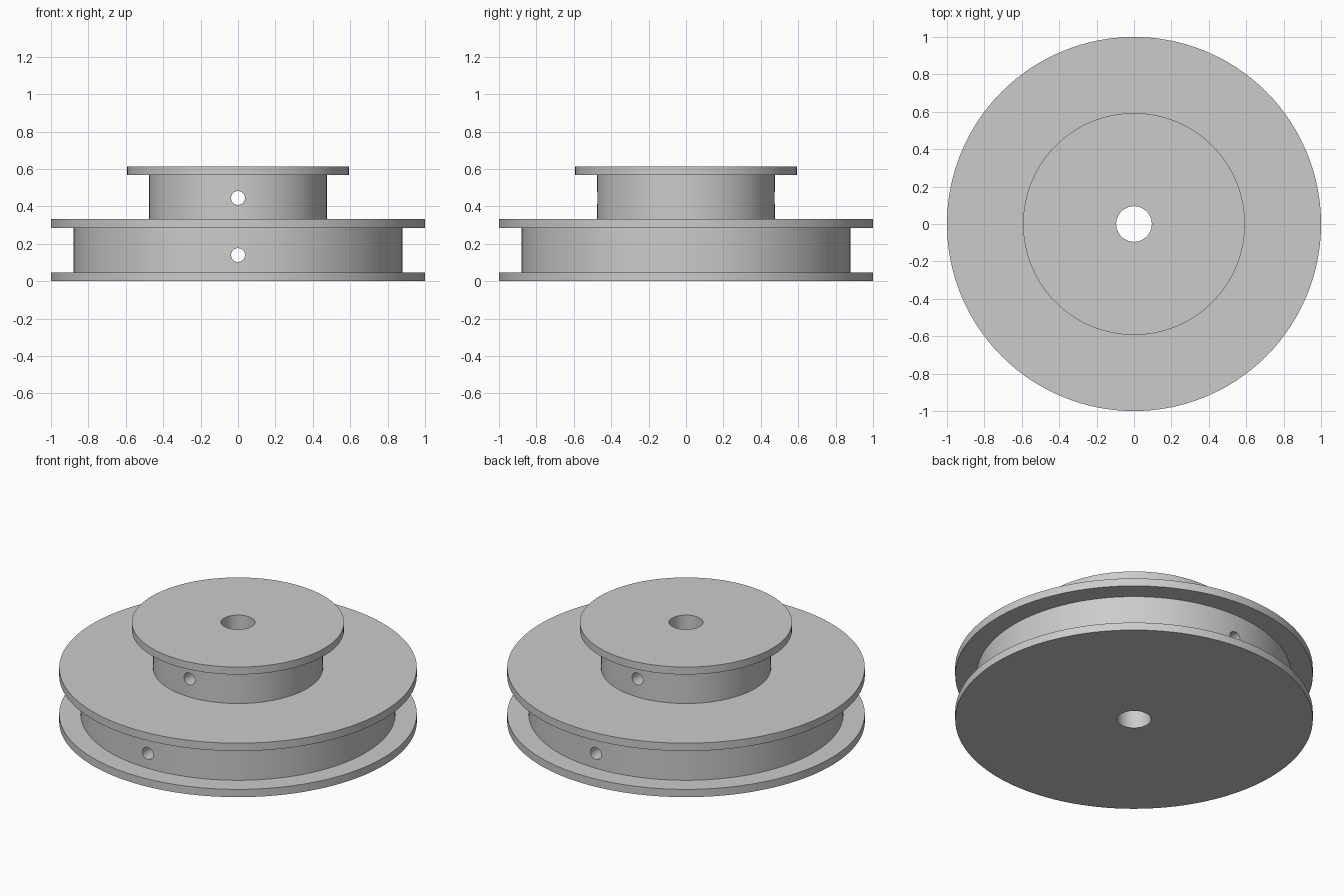
import bpy, bmesh, math

cube = bpy.data.objects.get("Cube")
if cube:
    bpy.data.objects.remove(cube, do_unlink=True)

SEGMENTS = 128
BORE = 0.095

grey = bpy.data.materials.new("plain grey")
grey.use_nodes = True
colour = (0.6, 0.6, 0.6, 1)
grey.diffuse_color = colour
grey.node_tree.nodes["Principled BSDF"].inputs["Base Color"].default_value = colour


def lathe(name, profile):
    """Spin a closed (radius, height) profile around the z axis."""
    bm = bmesh.new()
    rings = []
    for i in range(SEGMENTS):
        a = 2 * math.pi * i / SEGMENTS
        rings.append([bm.verts.new((r * math.cos(a), r * math.sin(a), z))
                      for r, z in profile])
    n = len(profile)
    for i in range(SEGMENTS):
        here, there = rings[i], rings[(i + 1) % SEGMENTS]
        for j in range(n):
            k = (j + 1) % n
            bm.faces.new((here[j], there[j], there[k], here[k]))
    bmesh.ops.recalc_face_normals(bm, faces=bm.faces)
    mesh = bpy.data.meshes.new(name)
    bm.to_mesh(mesh)
    bm.free()
    mesh.materials.append(grey)
    obj = bpy.data.objects.new(name, mesh)
    bpy.context.collection.objects.link(obj)
    return obj


# Stepped body: (radius, bottom, top) of each flange and drum, from the floor up
steps = [
    (1.0, 0.0, 0.048),      # bottom flange
    (0.88, 0.048, 0.285),   # large drum
    (1.0, 0.285, 0.333),    # middle flange
    (0.475, 0.333, 0.567),  # small drum
    (0.593, 0.567, 0.613),  # top flange
]
profile = [(BORE, 0.0)]
for radius, bottom, top in steps:
    profile += [(radius, bottom), (radius, top)]
profile.append((BORE, steps[-1][2]))
pulley = lathe("stepped_pulley", profile)

# Set screw holes, drilled front to back through each drum
bpy.context.view_layer.objects.active = pulley
for height in (0.14, 0.445):
    bpy.ops.mesh.primitive_cylinder_add(
        vertices=32, radius=0.037, depth=2.4,
        location=(0, 0, height), rotation=(math.pi / 2, 0, 0))
    drill = bpy.context.object
    drill.name = "screw_hole_cutter"
    drill.hide_render = True
    drill.data.materials.append(grey)
    cut = pulley.modifiers.new("screw hole", 'BOOLEAN')
    cut.operation = 'DIFFERENCE'
    cut.solver = 'EXACT'
    cut.object = drill
    bpy.context.view_layer.objects.active = pulley
    bpy.ops.object.modifier_apply(modifier=cut.name)
    bpy.data.objects.remove(drill, do_unlink=True)

# Smooth round walls, crisp rims
bpy.ops.object.select_all(action='DESELECT')
pulley.select_set(True)
bpy.context.view_layer.objects.active = pulley
bpy.ops.object.shade_smooth_by_angle(angle=math.radians(30))
